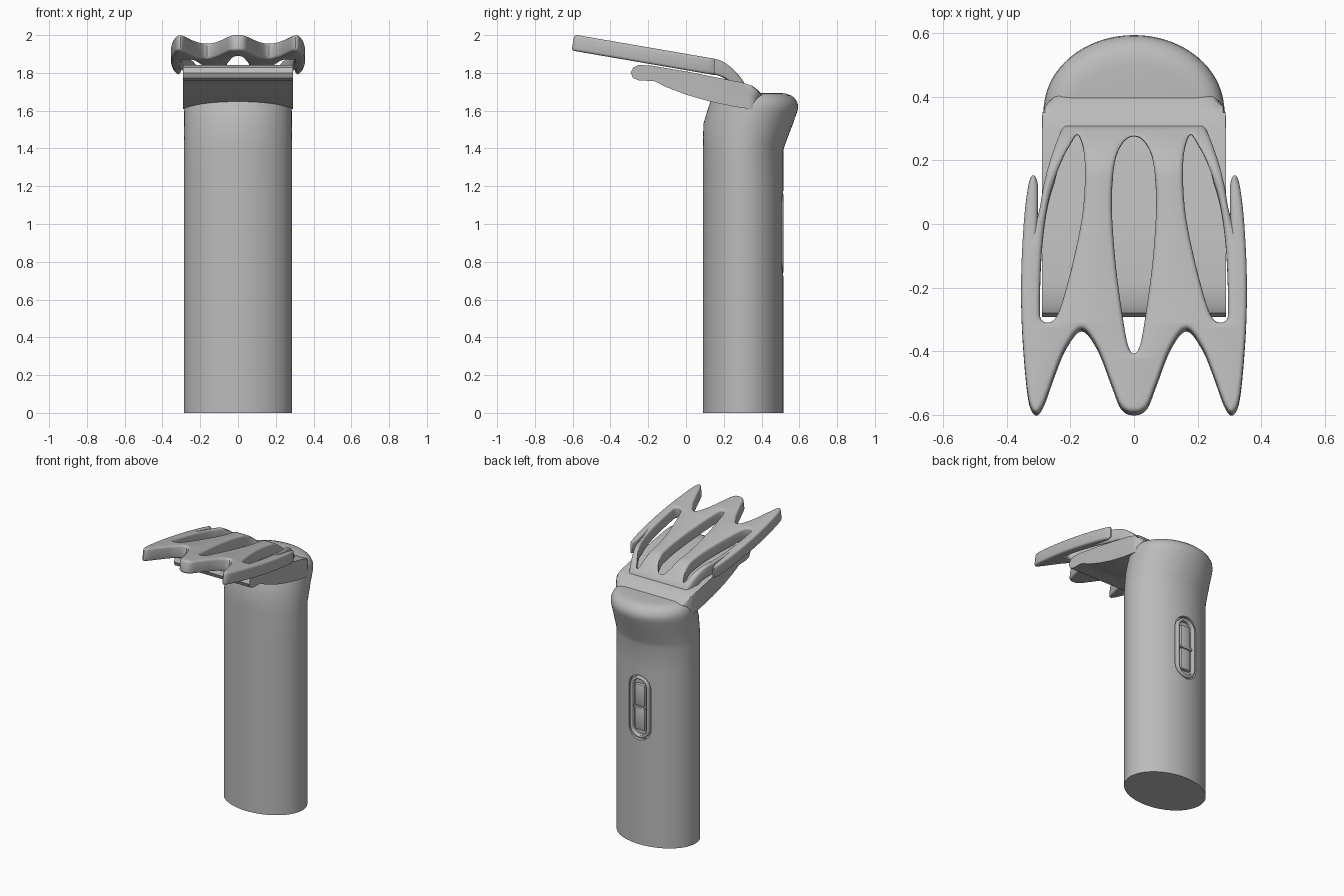
import bpy, bmesh
from math import sin, cos, pi, sqrt, radians
from mathutils import Matrix

if "Cube" in bpy.data.objects:
    bpy.data.objects.remove(bpy.data.objects["Cube"])

grey = bpy.data.materials.new("plain grey")
grey.use_nodes = True
GREY = (0.5, 0.5, 0.5, 1)
grey.diffuse_color = GREY
grey.node_tree.nodes["Principled BSDF"].inputs["Base Color"].default_value = GREY


def finish(name, bm, angle=35):
    """Turn a bmesh into a shaded, coloured object."""
    bmesh.ops.recalc_face_normals(bm, faces=bm.faces)
    mesh = bpy.data.meshes.new(name)
    bm.to_mesh(mesh)
    bm.free()
    mesh.materials.clear()
    mesh.materials.append(grey)
    for p in mesh.polygons:
        p.material_index = 0
    ob = bpy.data.objects.new(name, mesh)
    bpy.context.collection.objects.link(ob)
    bpy.ops.object.select_all(action='DESELECT')
    ob.select_set(True)
    bpy.context.view_layer.objects.active = ob
    bpy.ops.object.shade_smooth_by_angle(angle=radians(angle))
    return ob


def evaluated(ob):
    dg = bpy.context.evaluated_depsgraph_get()
    bm = bmesh.new()
    mesh = bpy.data.meshes.new_from_object(ob.evaluated_get(dg))
    bm.from_mesh(mesh)
    bpy.data.meshes.remove(mesh)
    bpy.data.objects.remove(ob)
    return bm


def mirrored(half):
    """Close a half outline that starts and ends on x = 0."""
    return half + [(-x, y) for x, y in half[-2:0:-1]]


def smooth(pts, steps=5):
    """Closed spline through the points."""
    out, n = [], len(pts)
    for i in range(n):
        a, b, c, d = (pts[(i + k) % n] for k in (-1, 0, 1, 2))
        for s in range(steps):
            t = s / steps
            out.append(tuple(
                b[k] + t * (c[k] - a[k]) / 2
                + t * t * (2 * a[k] - 5 * b[k] + 4 * c[k] - d[k]) / 2
                + t ** 3 * (3 * b[k] - a[k] - 3 * c[k] + d[k]) / 2 for k in (0, 1)))
    return out


def plate(loops, half_thick, bevel):
    """Filled flat plate with rounded rims; inner loops become holes."""
    cu = bpy.data.curves.new("plate_helper", 'CURVE')
    cu.dimensions, cu.fill_mode = '2D', 'BOTH'
    cu.extrude, cu.bevel_depth, cu.offset = half_thick - bevel, bevel, -bevel
    cu.bevel_resolution = 2
    for loop in loops:
        sp = cu.splines.new('POLY')
        sp.points.add(len(loop) - 1)
        for p, (x, y) in zip(sp.points, loop):
            p.co = (x, y, 0, 1)
        sp.use_cyclic_u = True
    ob = bpy.data.objects.new("plate_helper", cu)
    bpy.context.collection.objects.link(ob)
    bm = evaluated(ob)
    bmesh.ops.remove_doubles(bm, verts=bm.verts, dist=0.0002)
    return bm


def stadium(w, h, n=10):
    """Upright pill outline."""
    r = w / 2
    return [(r * cos(pi * i / n + s), r * sin(pi * i / n + s) + (h / 2 - r) * (1 if s == 0 else -1))
            for s in (0, pi) for i in range(n + 1)]


# Handle: stacked ellipses (height, front y, back y, half width)
RINGS = [(0, .09, .515, .285), (.65, .09, .515, .285), (1.22, .09, .515, .285),
         (1.39, .09, .515, .285), (1.42, .09, .524, .285), (1.53, .092, .566, .285),
         (1.59, .11, .587, .285), (1.615, .118, .594, .284), (1.64, .126, .591, .281),
         (1.663, .135, .578, .272), (1.68, .15, .558, .258), (1.69, .17, .53, .235),
         (1.694, .2, .5, .2)]
SEG = 72
bm = bmesh.new()
rows = [[bm.verts.new((w * sin(2 * pi * i / SEG), (f + b) / 2 + (b - f) / 2 * cos(2 * pi * i / SEG), z))
         for i in range(SEG)] for z, f, b, w in RINGS]
for lo, hi in zip(rows, rows[1:]):
    for i in range(SEG):
        j = (i + 1) % SEG
        bm.faces.new((lo[i], lo[j], hi[j], hi[i]))
bm.faces.new(rows[0])
bm.faces.new(rows[-1])
handle = finish("handle", bm)

# Switch recess, cut from the back of the handle
SWITCH_Z = .95
upright = Matrix.Translation((0, .515, SWITCH_Z)) @ Matrix.Rotation(pi / 2, 4, 'X')
bm = plate([stadium(.17, .45)], .028, 0)
bm.transform(upright)
cutter = finish("recess_cutter", bm)
cutter.hide_render = True
mod = handle.modifiers.new("recess", 'BOOLEAN')
mod.operation, mod.object, mod.solver = 'DIFFERENCE', cutter, 'EXACT'
bm = evaluated(handle)
bpy.data.objects.remove(cutter)
finish("handle", bm)

# Switch rim and the two rocker pads
bm = plate([stadium(.145, .425), stadium(.108, .388)], .018, .006)
bm.transform(Matrix.Translation((0, -.018, 0)) @ upright)
finish("switch_rim", bm)
for name, side in (("upper", 1), ("lower", -1)):
    bm = bmesh.new()
    bmesh.ops.create_cube(bm, size=1, matrix=Matrix.Translation((0, .496, SWITCH_Z + side * .083))
                          @ Matrix.Diagonal((.075, .03, .15, 1)))
    bmesh.ops.bevel(bm, geom=bm.edges[:], offset=.008, segments=2, affect='EDGES', profile=.5)
    finish("switch_pad_" + name, bm)
bm = bmesh.new()
bmesh.ops.create_cube(bm, size=1, matrix=Matrix.Translation((0, .498, SWITCH_Z))
                      @ Matrix.Diagonal((.09, .03, .014, 1)))
finish("switch_ridge", bm)

# Cutting head: side profile (y, z) swept across x, with rounded back corners
PROFILE = [(.35, 1.61), (.25, 1.622), (.12, 1.65), (0, 1.685), (-.1, 1.723), (-.17, 1.757),
           (-.25, 1.76), (-.28, 1.772), (-.293, 1.8), (-.28, 1.828), (-.25, 1.842), (-.18, 1.838),
           (0, 1.808), (.2, 1.768), (.3, 1.748), (.35, 1.732), (.38, 1.71), (.408, 1.682)]
R = .08
arc = [.21 + R * sin(pi / 2 * i / 6) for i in range(7)]
bm = bmesh.new()
rows = []
for x in [-a for a in reversed(arc)] + arc:
    back = .41 - R + sqrt(max(0, R * R - (abs(x) - .21) ** 2))
    rows.append([bm.verts.new((x, min(y, back), z)) for y, z in PROFILE])
for a, b in zip(rows, rows[1:]):
    for i in range(len(PROFILE)):
        j = (i + 1) % len(PROFILE)
        bm.faces.new((a[i], a[j], b[j], b[i]))
bm.faces.new(rows[0])
bm.faces.new(rows[-1])
finish("cutting_head", bm)

# Comb guard: three-toothed plate with three slots
HALF = .042
OUTLINE = [(0, -.59), (.04, -.572), (.07, -.5), (.115, -.385), (.165, -.326), (.215, -.385),
           (.25, -.47), (.285, -.565), (.31, -.59), (.333, -.54), (.35, -.36), (.355, -.2),
           (.348, -.08), (.318, -.02), (.297, .05), (.283, .13), (.257, .22), (.222, .305),
           (.19, .312), (.1, .312), (0, .312)]
MID_SLOT = [(0, -.405), (.02, -.375), (.04, -.26), (.06, -.1), (.07, .07), (.06, .195),
            (.033, .257), (0, .275)]
SIDE_SLOT = [(.175, .278), (.155, .2), (.16, .05), (.188, -.1), (.228, -.25), (.255, -.302),
             (.288, -.302), (.296, -.26), (.29, -.08), (.27, .07), (.235, .18), (.2, .25)]
PRONG = [(.3, -.2), (.303, 0), (.302, .12), (.314, .152), (.331, .13), (.347, 0), (.354, -.2),
         (.328, -.24)]


def flip(pts):
    return [(-x, y) for x, y in pts]


def guard_part(name, loops):
    """Make a plate, then tilt it and curl its back edge down to the head."""
    bm = plate([smooth(l) for l in loops], HALF, .014)
    for i in range(7):
        bmesh.ops.bisect_plane(bm, geom=bm.verts[:] + bm.edges[:] + bm.faces[:], dist=1e-5,
                               plane_co=(0, .14 + .025 * i, 0), plane_no=(0, 1, 0))
    for v in bm.verts:
        t = v.co.y - .15
        v.co.y += .17 * (v.co.z - HALF) * (t < 0)
        v.co.z += 1.875 - HALF - .172 * t - 3.9 * max(t, 0) ** 2
    finish(name, bm)


guard_part("comb_guard", [mirrored(OUTLINE), mirrored(MID_SLOT), SIDE_SLOT, flip(SIDE_SLOT)])
guard_part("left_guard_prong", [PRONG])
guard_part("right_guard_prong", [flip(PRONG)])
